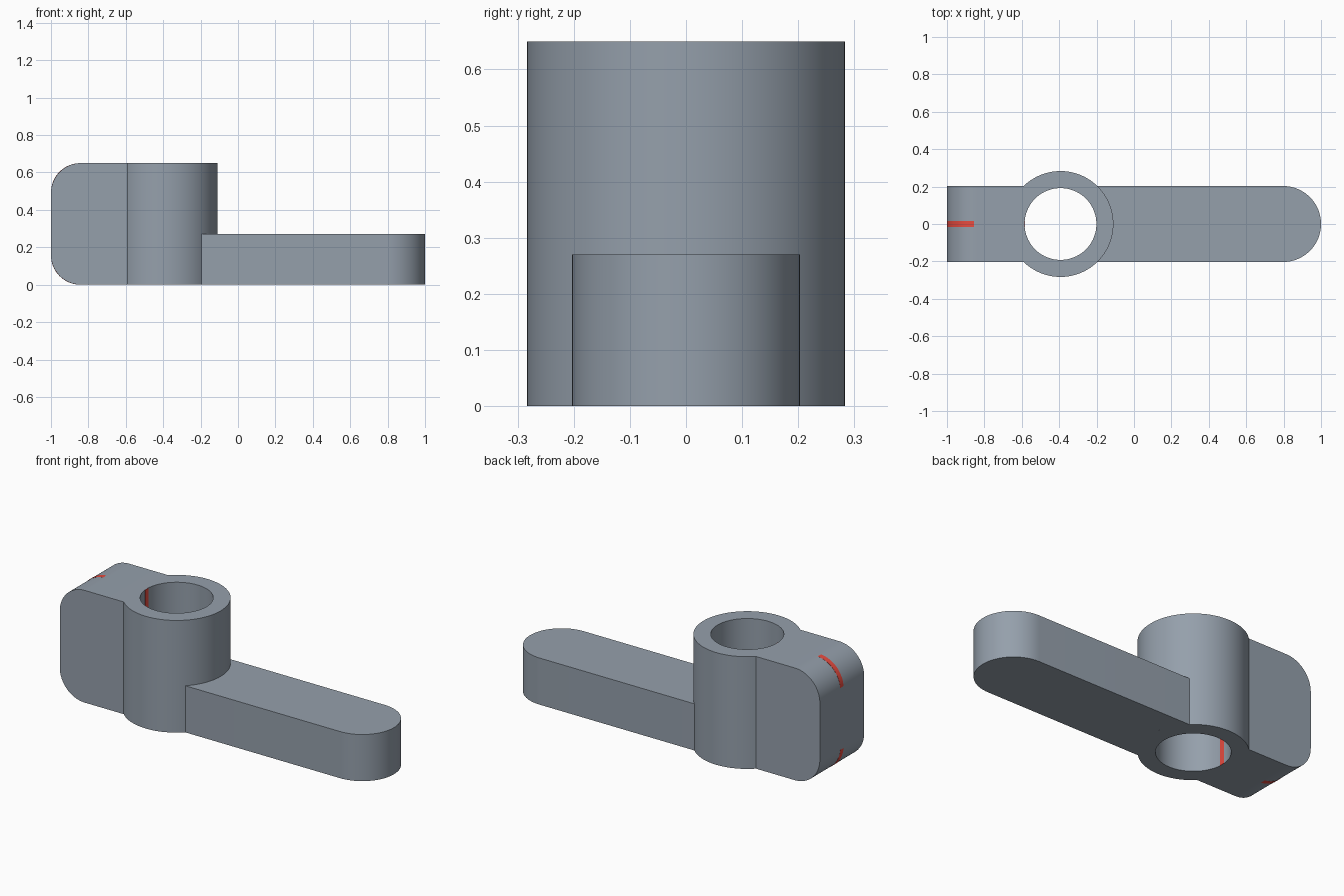
import bpy, bmesh, math

if "Cube" in bpy.data.objects:
    bpy.data.objects.remove(bpy.data.objects["Cube"])

HUB_X, HUB_R, BORE_R = -0.393, 0.283, 0.192
HALF_W, TALL, ARM_H = 0.203, 0.65, 0.27


def material(name, rgb):
    m = bpy.data.materials.new(name)
    m.diffuse_color = (*rgb, 1)
    m.use_nodes = True
    m.node_tree.nodes["Principled BSDF"].inputs["Base Color"].default_value = m.diffuse_color
    return m


grey = material("blue grey", (0.30, 0.35, 0.41))
red = material("red", (0.80, 0.07, 0.05))


def arc(cx, cy, r, a0, a1, n):
    return [(cx + r * math.cos(a0 + (a1 - a0) * i / n),
             cy + r * math.sin(a0 + (a1 - a0) * i / n)) for i in range(n + 1)]


def prism(name, outline, lo, hi, mat, upright=True, bevel_x=None, bevel_r=0.0):
    """Extrude an outline along z (upright) or along y."""
    place = (lambda p, t: (p[0], p[1], t)) if upright else (lambda p, t: (p[0], t, p[1]))
    bm = bmesh.new()
    face = bm.faces.new([bm.verts.new(place(p, lo)) for p in outline])
    moved = bmesh.ops.extrude_face_region(bm, geom=[face])["geom"]
    shift = (0, 0, hi - lo) if upright else (0, hi - lo, 0)
    bmesh.ops.translate(bm, vec=shift, verts=[g for g in moved if isinstance(g, bmesh.types.BMVert)])
    if bevel_x is not None:
        # round the cross edges at the given end
        ends = [e for e in bm.edges
                if all(abs(v.co.x - bevel_x) < 1e-5 for v in e.verts)
                and abs(e.verts[0].co.z - e.verts[1].co.z) < 1e-5]
        bmesh.ops.bevel(bm, geom=ends, offset=bevel_r, segments=20, profile=0.5, affect='EDGES')
    bmesh.ops.recalc_face_normals(bm, faces=bm.faces)
    me = bpy.data.meshes.new(name)
    bm.to_mesh(me)
    bm.free()
    me.materials.append(mat)
    ob = bpy.data.objects.new(name, me)
    bpy.context.collection.objects.link(ob)
    return ob


def activate(ob):
    bpy.ops.object.select_all(action='DESELECT')
    ob.select_set(True)
    bpy.context.view_layer.objects.active = ob


# Hub with its rounded clamp block, one outline
join = math.asin(HALF_W / HUB_R)
outline = [(-1, -HALF_W)] + arc(HUB_X, 0, HUB_R, join - math.pi, math.pi - join, 72) + [(-1, HALF_W)]
hub = prism("hub_and_block", outline, 0, TALL, grey, bevel_x=-1, bevel_r=0.16)

# Through bore
cutter = prism("bore_cutter", arc(HUB_X, 0, BORE_R, 0, math.tau, 96)[:-1], -0.1, TALL + 0.1, grey)
cutter.hide_render = True
cut = hub.modifiers.new("bore", 'BOOLEAN')
cut.operation, cut.solver, cut.object = 'DIFFERENCE', 'EXACT', cutter
activate(hub)
bpy.ops.object.modifier_apply(modifier=cut.name)
bpy.data.objects.remove(cutter)

# Low arm with a round tip, meeting the hub along its curve
outline = (arc(1 - HALF_W, 0, HALF_W, -math.pi / 2, math.pi / 2, 40)
           + arc(HUB_X, 0, HUB_R, join, -join, 24))
arm = prism("arm", outline, 0, ARM_H, grey)

# Thin red centre web inside the block, just showing at the corners and bore
e, r = 0.0003, 0.156
left, end = -1 + e, HUB_X - BORE_R + 0.002
outline = ([(end, e), (end, TALL - e)]
           + arc(left + r, TALL - e - r, r, math.pi / 2, math.pi, 20)
           + arc(left + r, e + r, r, math.pi, 1.5 * math.pi, 20))
web = prism("centre_web", outline, -0.015, 0.015, red, upright=False)

for ob in (hub, arm, web):
    activate(ob)
    bpy.ops.object.shade_smooth_by_angle(angle=math.radians(30))
